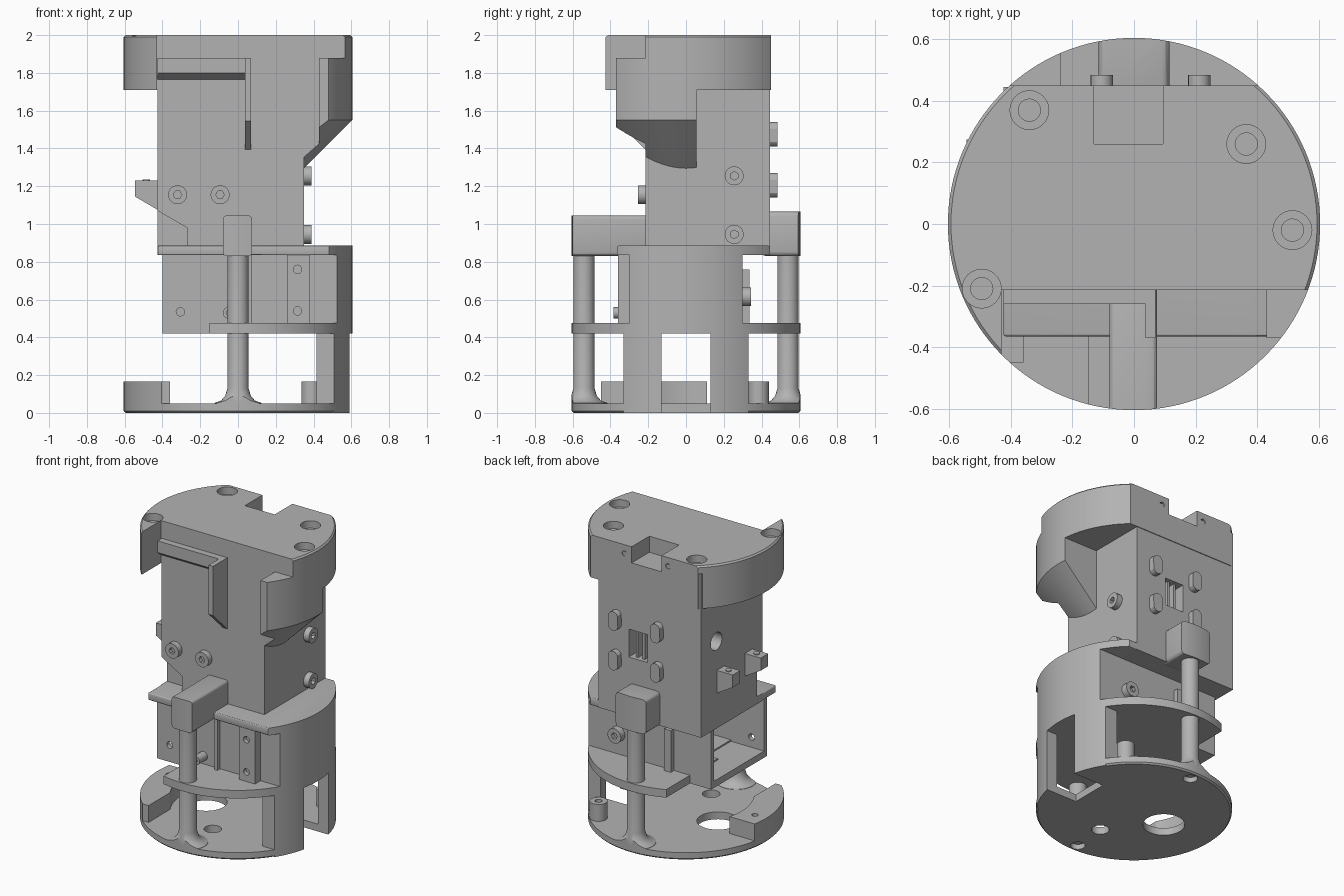
import bpy, bmesh, math
from mathutils import Matrix

if "Cube" in bpy.data.objects:
    bpy.data.objects.remove(bpy.data.objects["Cube"], do_unlink=True)

grey = bpy.data.materials.new("plain grey")
grey.use_nodes = True
grey.diffuse_color = (0.45, 0.45, 0.45, 1)
grey.node_tree.nodes["Principled BSDF"].inputs["Base Color"].default_value = grey.diffuse_color
R = 0.605
parts = []


def finish(name, bm, keep=True):
    bmesh.ops.recalc_face_normals(bm, faces=bm.faces)
    mesh = bpy.data.meshes.new(name)
    bm.to_mesh(mesh)
    bm.free()
    mesh.materials.append(grey)
    obj = bpy.data.objects.new(name, mesh)
    bpy.context.collection.objects.link(obj)
    parts.append(obj)
    return obj


def box(name, x0, x1, y0, y1, z0, z1, bevel=0):
    bm = bmesh.new()
    bmesh.ops.create_cube(bm, size=1)
    bmesh.ops.scale(bm, vec=(x1 - x0, y1 - y0, z1 - z0), verts=bm.verts)
    bmesh.ops.translate(bm, vec=((x0 + x1) / 2, (y0 + y1) / 2, (z0 + z1) / 2), verts=bm.verts)
    if bevel:
        bmesh.ops.bevel(bm, geom=bm.edges[:], offset=bevel, segments=3, profile=0.5, affect='EDGES')
    return finish(name, bm)


def prism(name, points, axis, a, b):
    """Extrude a 2D outline along an axis from a to b."""
    place = {'x': lambda p, t: (t, *p), 'y': lambda p, t: (p[0], t, p[1]), 'z': lambda p, t: (*p, t)}[axis]
    bm = bmesh.new()
    lo = [bm.verts.new(place(p, a)) for p in points]
    hi = [bm.verts.new(place(p, b)) for p in points]
    bm.faces.new(lo)
    bm.faces.new(hi)
    for i in range(len(points)):
        j = (i + 1) % len(points)
        bm.faces.new((lo[i], lo[j], hi[j], hi[i]))
    return finish(name, bm)


def lathe(name, profile, at=(0, 0, 0), axis='z', steps=96):
    """Revolve (radius, height) points into a closed solid."""
    bm = bmesh.new()
    rings = [[bm.verts.new((r * math.cos(math.tau * i / steps), r * math.sin(math.tau * i / steps), z))
              for i in range(steps)] for r, z in profile]
    bm.faces.new(rings[0])
    bm.faces.new(rings[-1])
    for lo, hi in zip(rings, rings[1:]):
        for i in range(steps):
            j = (i + 1) % steps
            bm.faces.new((lo[i], lo[j], hi[j], hi[i]))
    turn = {'z': Matrix(), 'x': Matrix.Rotation(math.pi / 2, 4, 'Y'),
            'y': Matrix.Rotation(-math.pi / 2, 4, 'X')}[axis]
    bm.transform(Matrix.Translation(at) @ turn)
    return finish(name, bm)


def rod(name, r, a, b, at=(0, 0, 0), axis='z', steps=32):
    return lathe(name, [(r, a), (r, b)], at, axis, steps)


def combine(obj, other, op='DIFFERENCE'):
    """Apply a boolean and discard the helper solid."""
    other.hide_render = True
    mod = obj.modifiers.new(op, 'BOOLEAN')
    mod.operation, mod.object, mod.solver = op, other, 'EXACT'
    graph = bpy.context.evaluated_depsgraph_get()
    mesh = bpy.data.meshes.new_from_object(obj.evaluated_get(graph))
    obj.modifiers.clear()
    obj.data = mesh
    parts.remove(other)
    bpy.data.objects.remove(other, do_unlink=True)
    return obj


def disc_part(name, shape, z0, z1):
    return combine(shape, rod(name + "_trim", R, z0, z1, steps=128), 'INTERSECT')


def screw(name, x, y, z, axis, length, r=0.05):
    head = rod(name, r, min(0, length), max(0, length), (x, y, z), axis)
    socket = rod("socket", r * 0.45, length - 0.025, length + 0.025, (x, y, z), axis, 6)
    return combine(head, socket)


# Base disc with its holes and side slot
base = lathe("base_disc", [(R - 0.01, 0), (R, 0.01), (R, 0.05)], steps=128)
combine(base, rod("hole", 0.13, -1, 1, (-0.24, 0, 0)))
combine(base, rod("hole", 0.055, -1, 1, (0.02, -0.3, 0)))
for y in (-0.54, 0.54):
    combine(base, rod("hole", 0.045, -0.1, 0.035, (0, y, 0)))
combine(base, box("slot", 0.36, 0.7, -0.13, 0.13, -0.1, 0.1))

# Raised crescent and standoff on the base
crescent = disc_part("base_crescent", box("base_crescent", -0.7, -0.36, -0.45, 0.11, 0.03, 0.165), 0, 1)
combine(crescent, rod("inner", 0.42, -1, 1, steps=96))
combine(crescent, rod("pin_hole", 0.02, 0.1, 0.2, (-0.52, 0, 0)))
post = rod("base_standoff", 0.055, 0.04, 0.165, (0.39, 0.385, 0))
combine(post, rod("pin_hole", 0.022, 0.1, 0.2, (0.39, 0.385, 0)))

# Columns with flared feet, and the blocks that clamp them
flare = [(0.13, 0.04), (0.125, 0.052), (0.09, 0.065), (0.068, 0.09), (0.056, 0.13), (0.056, 0.86)]
for side, y in (("front", -0.54), ("back", 0.54)):
    disc_part(side + "_column", lathe(side + "_column", flare, (0, y, 0), steps=32), 0, 1)
disc_part("front_clamp", box("front_clamp", -0.08, 0.075, -0.63, -0.18, 0.83, 1.045, 0.02), 0, 2)
disc_part("back_clamp", box("back_clamp", -0.115, 0.115, 0.4, 0.63, 0.83, 1.065, 0.025), 0, 2)

# Curved side wall with a doorway down to the base
wall = disc_part("side_wall", box("side_wall", 0.4, 0.7, -0.33, 0.33, 0, 0.45), 0, 1)
combine(wall, rod("inner", 0.53, -1, 1, steps=128))
combine(wall, box("doorway", 0.3, 0.7, -0.13, 0.13, -0.1, 0.42))

# Middle shelf
shelf = [(-0.15, -0.7), (0.7, -0.7), (0.7, 0.7), (-0.24, 0.7), (-0.24, 0), (-0.15, 0)]
disc_part("middle_shelf", prism("middle_shelf", shelf, 'z', 0.42, 0.475), 0, 1)

# Hollow lower housing, open on its right end
housing = disc_part("lower_housing", box("lower_housing", -0.4, 0.7, -0.3, 0.3, 0.42, 0.84), 0, 1)
combine(housing, box("cavity", -0.5, 0.42, -0.27, 0.27, 0.465, 0.835))
combine(housing, rod("hole", 0.022, -0.32, -0.25, (-0.305, 0, 0.535), 'y'))
strip = box("front_strip", 0.26, 0.38, -0.36, -0.28, 0.47, 0.84)
for z in (0.54, 0.76):
    combine(strip, rod("hole", 0.022, -0.4, -0.33, (0.315, 0, z), 'y'))
box("front_rib", 0.055, 0.075, -0.33, -0.28, 0.47, 0.84)
box("back_strip", -0.12, -0.07, 0.28, 0.335, 0.47, 0.76)
screw("lower_front_screw", -0.05, -0.3, 0.53, 'y', -0.085, 0.03)
screw("lower_back_screw", 0.3, 0.29, 0.615, 'y', 0.055)

# Platform between the housings
disc_part("platform", box("platform", -0.425, 0.7, -0.365, 0.445, 0.835, 0.885, 0.008), 0, 1)

# Upper body with cut corner, side hole and ribbed window
body = box("upper_body", -0.425, 0.35, -0.215, 0.445, 0.835, 1.95)
combine(body, prism("corner", [(-0.5, 0.885), (-0.27, 0.885), (-0.27, 0.98), (-0.425, 1.07), (-0.5, 1.07)],
                    'y', -0.3, -0.16))
combine(body, rod("side_hole", 0.06, -0.5, -0.3, (0, 0.28, 1.43), 'x'))
combine(body, box("window", -0.02, 0.12, 0.33, 0.5, 1.24, 1.43))
for x in (0.025, 0.075):
    box("window_rib", x - 0.008, x + 0.008, 0.32, 0.42, 1.23, 1.44)

# Round cap, with a pointed extension at the right front corner
outline = [(-0.7, -0.7), (-0.43, -0.7), (-0.43, -0.215), (0.7, -0.215), (0.7, 0.45), (-0.7, 0.45)]
cap = prism("top_cap", outline, 'z', 1.71, 2)
combine(cap, lathe("cap_trim", [(R, 1.6), (R, 1.99), (R - 0.01, 2)], steps=128), 'INTERSECT')
notch = (-0.13, 0.095, 0.26, 0.6, 1.89, 2.1)
combine(cap, box("notch", *notch))
combine(body, box("notch", *notch))
for x, y in ((-0.34, 0.37), (0.365, 0.26), (0.515, -0.02), (-0.495, -0.21)):
    for r, depth in ((0.063, 0.05), (0.036, 0.12)):
        for solid in (cap, body):
            combine(solid, rod("counterbore", r, 2 - depth, 2.1, (x, y, 0)))
for x in (-0.18, 0.15):
    combine(cap, rod("pin_hole", 0.018, 0.4, 0.5, (x, 0, 1.94), 'y'))

# Conical lug under the cap on the left side
lug_plan = [(0.3, 0.055), (0.3, -0.214), (0.43, -0.214), (0.43, -0.37), (0.7, -0.37), (0.7, 0.055)]
lug = prism("side_lug", lug_plan, 'z', 1.2, 1.88)
combine(lug, lathe("lug_trim", [(0.2, 1.145), (R, 1.55), (R, 1.95)], steps=128), 'INTERSECT')

# Front ledge and tapered fin
prism("front_ledge", [(-0.2, 1.88), (-0.26, 1.88), (-0.26, 1.8), (-0.2, 1.755)], 'x', -0.425, 0.05)
prism("front_fin", [(-0.2, 1.88), (-0.37, 1.88), (-0.37, 1.545), (-0.2, 1.38)], 'x', 0.037, 0.07)

# Tabs with small pegs on the right side
for y in (0.235, -0.067):
    prism("side_tab", [(-0.4, 1.23), (-0.545, 1.23), (-0.545, 1.145), (-0.4, 1.06)], 'y', y - 0.04, y + 0.04)
    rod("tab_hole_rim", 0.02, 1.2, 1.236, (-0.485, y, 0))

# Rounded pegs on the back
for x in (-0.105, 0.212):
    for z in (1.475, 1.205):
        pill = [(x + 0.037 * math.cos(a), z + (0.028 if a < math.pi else -0.028) + 0.037 * math.sin(a))
                for a in [math.pi * (i + (i > 8)) / 8 - (math.pi / 8 if i > 8 else 0) for i in range(9)]]
        pill += [(2 * x - px, 2 * z - pz) for px, pz in pill]
        prism("back_peg", pill, 'y', 0.42, 0.485)

# Socket screws on the upper body
for x in (-0.32, -0.095):
    screw("front_screw", x, -0.205, 1.155, 'y', -0.05)
for z in (1.255, 0.945):
    screw("side_screw", 0.34, 0.255, z, 'x', 0.05)

# Smooth round surfaces, keep hard edges
bpy.ops.object.select_all(action='DESELECT')
for obj in parts:
    obj.select_set(True)
bpy.context.view_layer.objects.active = parts[0]
bpy.ops.object.shade_smooth_by_angle(angle=math.radians(30))
